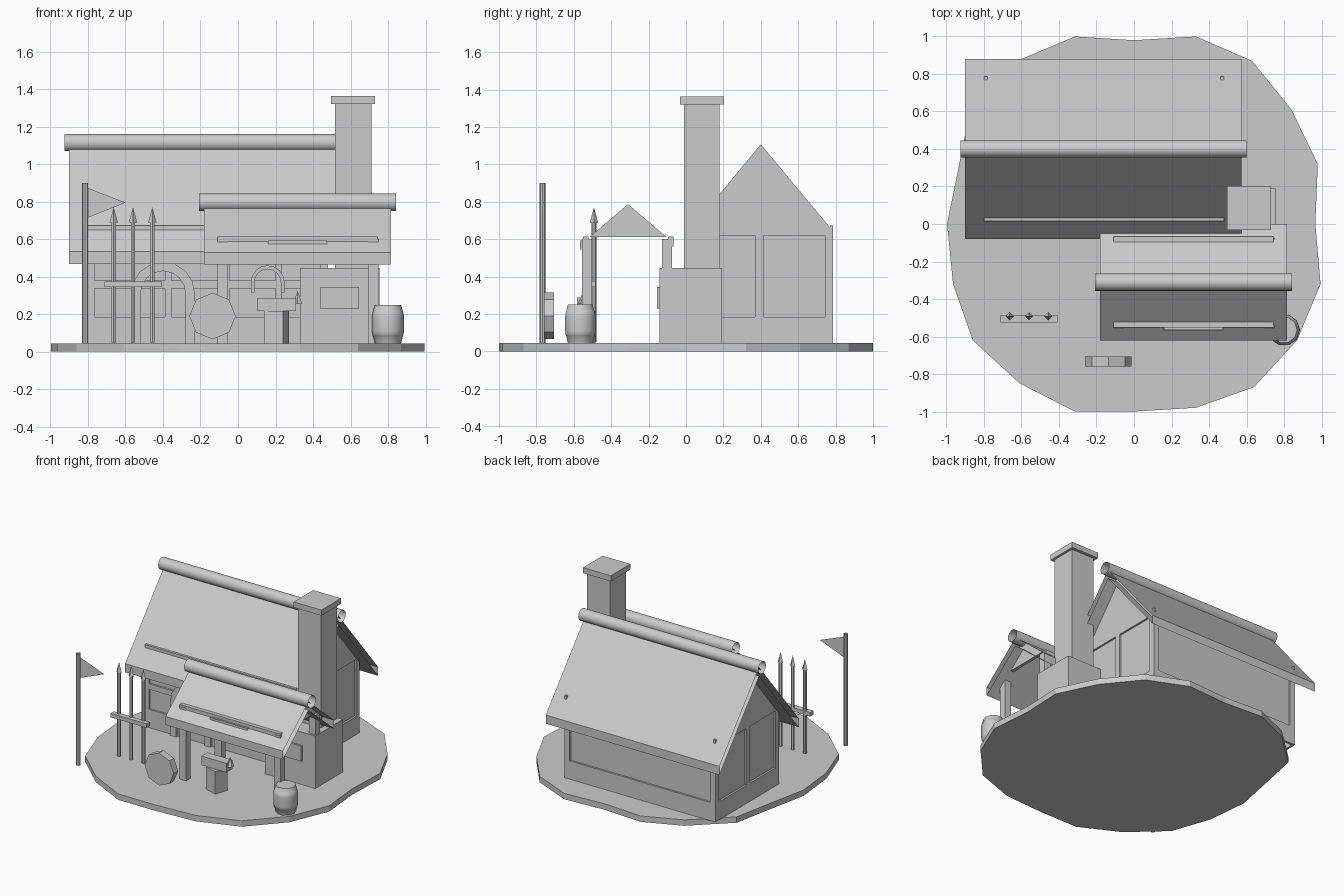
import bpy, bmesh, math
from mathutils import Matrix

if "Cube" in bpy.data.objects:
    bpy.data.objects.remove(bpy.data.objects["Cube"])

grey = bpy.data.materials.new("plain_grey")
grey.diffuse_color = (0.6, 0.6, 0.6, 1)
grey.use_nodes = True
grey.node_tree.nodes["Principled BSDF"].inputs["Base Color"].default_value = grey.diffuse_color


def finish(name, bm, smooth=False):
    bmesh.ops.recalc_face_normals(bm, faces=bm.faces)
    me = bpy.data.meshes.new(name)
    bm.to_mesh(me)
    bm.free()
    me.materials.append(grey)
    ob = bpy.data.objects.new(name, me)
    bpy.context.collection.objects.link(ob)
    if smooth:
        bpy.context.view_layer.objects.active = ob
        bpy.ops.object.select_all(action='DESELECT')
        ob.select_set(True)
        bpy.ops.object.shade_smooth_by_angle(angle=math.radians(40))
    return ob


def box(name, x0, x1, y0, y1, z0, z1):
    bm = bmesh.new()
    bmesh.ops.create_cube(bm, size=1)
    for v in bm.verts:
        v.co = ((x0 + x1) / 2 + v.co.x * (x1 - x0), (y0 + y1) / 2 + v.co.y * (y1 - y0),
                (z0 + z1) / 2 + v.co.z * (z1 - z0))
    return finish(name, bm)


def prism(name, pts, axis, a, b, caps=True):
    """Closed profile swept along an axis from a to b."""
    def place(p, t):
        return {'x': (t, p[0], p[1]), 'y': (p[0], t, p[1]), 'z': (p[0], p[1], t)}[axis]
    bm = bmesh.new()
    lo = [bm.verts.new(place(p, a)) for p in pts]
    hi = [bm.verts.new(place(p, b)) for p in pts]
    n = len(pts)
    for i in range(n):
        j = (i + 1) % n
        bm.faces.new((lo[i], lo[j], hi[j], hi[i]))
    if caps:
        bm.faces.new(lo)
        bm.faces.new(hi)
    return finish(name, bm)


def cone(name, x, y, z0, z1, r0, r1, n, caps=True):
    bm = bmesh.new()
    bmesh.ops.create_cone(bm, cap_ends=caps, segments=n, radius1=r0, radius2=r1, depth=z1 - z0,
                          matrix=Matrix.Translation((x, y, (z0 + z1) / 2)))
    return finish(name, bm, n > 8)


def tube(name, x0, x1, y, z, r):
    """Open ridge roll along x."""
    bm = bmesh.new()
    m = Matrix.Translation(((x0 + x1) / 2, y, z)) @ Matrix.Rotation(math.pi / 2, 4, 'Y')
    bmesh.ops.create_cone(bm, cap_ends=False, segments=16, radius1=r, radius2=r, depth=x1 - x0, matrix=m)
    return finish(name, bm, True)


def roof(name, x0, x1, yc, half, eave, ridge, drop):
    """Two thick slopes with open ends."""
    pts = [(yc - half, eave), (yc, ridge), (yc + half, eave),
           (yc + half, eave - drop), (yc, ridge - drop), (yc - half, eave - drop)]
    return prism(name, pts, 'x', x0, x1, False)


def arch(name, xc, zs, ro, ri, z0, y0, y1):
    def half(r, steps=8):
        return [(xc + r * math.cos(math.pi * i / steps), zs + r * math.sin(math.pi * i / steps))
                for i in range(steps + 1)]
    pts = [(xc + ro, z0)] + half(ro) + [(xc - ro, z0), (xc - ri, z0)] + half(ri)[::-1] + [(xc + ri, z0)]
    return prism(name, pts, 'y', y0, y1)


# Uneven ground disc
ground = [(-.315, 1), (0, .98), (.33, 1), (.63, .87), (.84, .61), (.98, .32), (.967, 0), (.995, -.32),
          (.87, -.62), (.64, -.87), (.33, -.98), (0, -1), (-.315, -1), (-.61, -.85), (-.86, -.62),
          (-.965, -.32), (-.997, 0), (-.93, .33), (-.87, .63), (-.6, .88)]
prism("ground_disc", ground, 'z', 0, .045)

# House walls: recessed open shell, footing strips, timber frame
X0, X1, Y0, Y1, G = -.80, .48, .015, .787, .045
R = .014
prism("wall_shell", [(X0 + R, Y0 + R), (X1 - R, Y0 + R), (X1 - R, Y1 - R), (X0 + R, Y1 - R)], 'z', G, .64, False)
for y in (Y0, Y1 - .018):
    box("footing_long", X0, X1, y, y + .018, G, .185)
for x in (X0, X1 - .018):
    box("footing_short", x, x + .018, Y0, Y1, G, .185)
box("front_top_plate", X0, X1, Y0, Y0 + .018, .62, .672)
for x, w in ((X0, .035), (-.39, .035), (-.08, .035), (.2, .035), (X1 - .04, .04)):
    box("front_stud", x, x + w, Y0, Y0 + .02, .185, .64)
box("front_rail", X0, X1, Y0, Y0 + .02, .338, .38)
for x in (X0, X1 - .045):
    box("back_corner_post", x, x + .045, Y1 - .02, Y1, .185, .6)
for x in (X0, X1 - .018):
    for y, w in ((Y0, .045), (.37, .045), (Y1 - .045, .045)):
        box("side_stud", x, x + .018, y, y + w, .185, .62)
    box("post_top", x, x + .018, Y1 - .018, Y1, .6, .672)
    prism("gable_wall", [(Y0, .62), (Y1, .62), (Y1, .642), (.40, 1.107), (Y0, .642)], 'x', x, x + .018)
arch("door_frame", -.4, .31, .17, .12, G, -.006, .03)
arch("window_frame", .158, .37, .09, .07, .315, -.006, .03)

# Main roof with ridge roll
roof("main_roof", -.90, .572, .40, .48, .535, 1.11, .066)
tube("main_ridge_roll", -.925, .60, .40, 1.115, .046)

# Chimney and hearth
box("hearth_base", .33, .755, -.143, .192, G, .447)
box("hearth_plate", .44, .645, -.156, -.14, .228, .345)
box("chimney_shaft", .517, .712, -.01, .18, .445, 1.33)
box("chimney_cap", .495, .73, -.033, .203, 1.32, 1.363)

# Porch: roof, ridge roll, posts, beams, gable ends
roof("porch_roof", -.18, .815, -.31, .31, .53, .79, .065)
tube("porch_ridge_roll", -.207, .843, -.31, .797, .047)
for x in (-.108, .692):
    for y in (-.555, -.128):
        box("porch_post", x, x + .056, y, y + .053, G, .6)
for y in (-.552, -.097):
    box("porch_beam", -.108, .743, y, y + .03, .56, .615)
box("porch_beam_block", .16, .475, -.566, -.535, .545, .592)
for x in (-.108, .718):
    prism("porch_gable", [(-.515, .612), (-.105, .612), (-.31, .787)], 'x', x, x + .025)

# Spear rack
box("spear_rack_bar", -.712, -.408, -.525, -.485, .345, .375)
for x in (-.663, -.56, -.457):
    cone("spear_shaft", x, -.492, .05, .70, .013, .013, 6)
    cone("spear_tip", x, -.492, .69, .77, .022, 0, 4)

# Flag on open pole
cone("flag_pole", -.815, -.767, G, .90, .016, .016, 8, False)
bm = bmesh.new()
bm.faces.new([bm.verts.new(p) for p in ((-.80, -.767, .715), (-.60, -.763, .795), (-.80, -.767, .873))])
finish("flag", bm)

# Grindstone standing on edge
prism("grindstone", [(-.136 + .124 * math.cos(math.pi * i / 4), .19 + .124 * math.sin(math.pi * i / 4))
                     for i in range(8)], 'y', -.76, -.706)

# Anvil on a turned square block
prism("anvil_block", [(.205 + .075 * math.cos(math.radians(a)), -.55 + .075 * math.sin(math.radians(a)))
                      for a in (27, 117, 207, 297)], 'z', G, .217)
box("anvil_body", .10, .31, -.583, -.512, .217, .287)
cone("anvil_horn", .318, -.548, .255, .325, .028, 0, 6)

# Barrel with a bulging side and hoops
bm = bmesh.new()
rings = [(.045, .070), (.085, .080), (.088, .083), (.11, .085), (.15, .0855), (.185, .085),
         (.208, .083), (.211, .080), (.25, .070)]
N = 10
loops = [[bm.verts.new((.80 + r * math.cos(2 * math.pi * i / N), -.565 + r * math.sin(2 * math.pi * i / N), z))
          for i in range(N)] for z, r in rings]
for a, b in zip(loops, loops[1:]):
    for i in range(N):
        bm.faces.new((a[i], a[(i + 1) % N], b[(i + 1) % N], b[i]))
bm.faces.new(loops[0])
bm.faces.new(loops[-1])
finish("barrel", bm, True)
